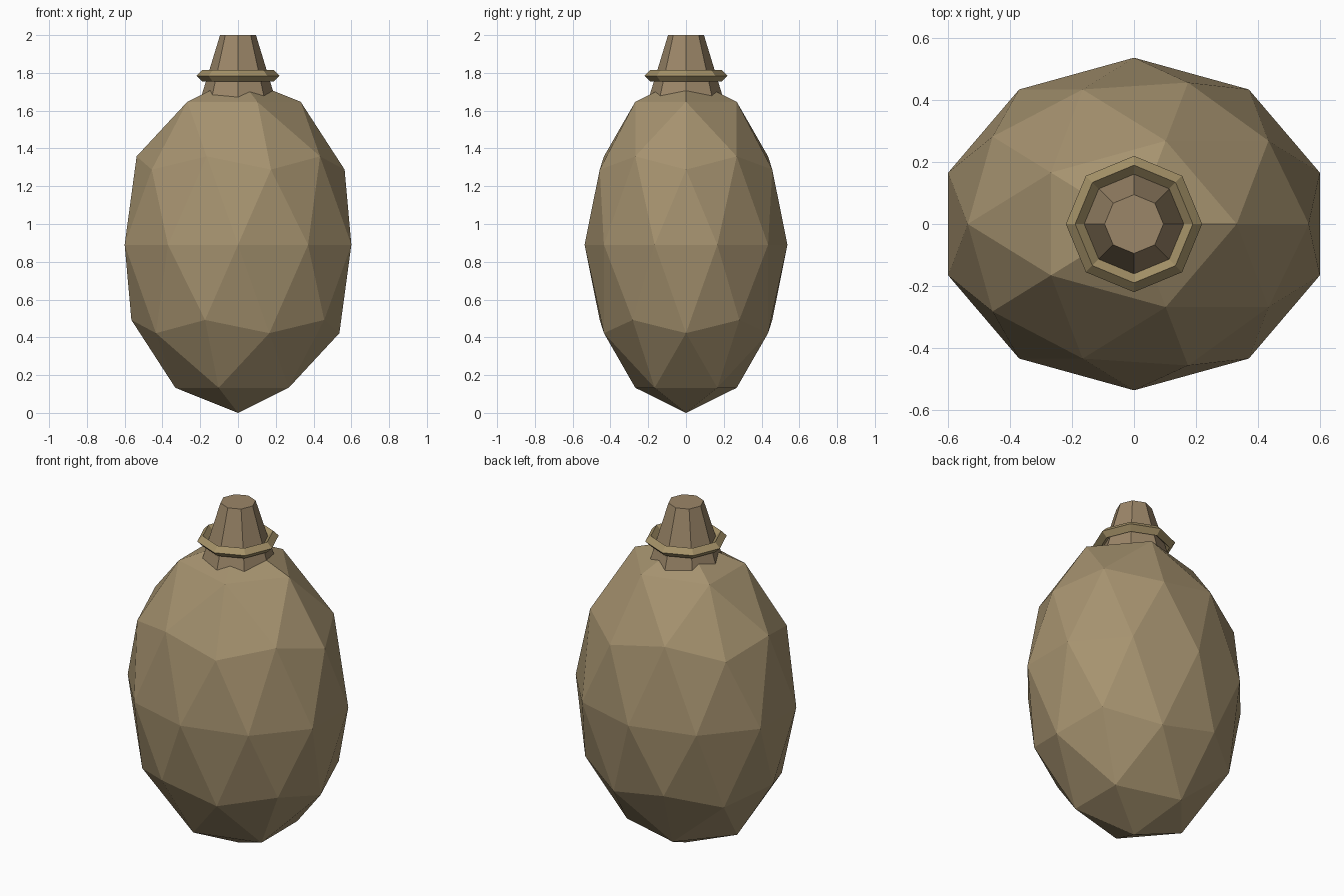
import bpy

if "Cube" in bpy.data.objects:
    bpy.data.objects.remove(bpy.data.objects["Cube"])


def finish(name, rgb):
    ob = bpy.context.object
    ob.name = name
    mat = bpy.data.materials.new(name + "_colour")
    mat.diffuse_color = (*rgb, 1)
    mat.use_nodes = True
    mat.node_tree.nodes["Principled BSDF"].inputs["Base Color"].default_value = mat.diffuse_color
    ob.data.materials.append(mat)
    return ob


# Faceted egg-shaped body
bpy.ops.mesh.primitive_ico_sphere_add(subdivisions=2, radius=1, location=(0, 0, 0.89))
body = finish("body", (0.38, 0.29, 0.16))
body.scale = (0.631, 0.537, 0.89)

# Tapered eight-sided neck, sunk into the body
z0, z1, r1 = 1.64, 2.0, 0.095
r0 = r1 + 0.306 * (z1 - z0)
bpy.ops.mesh.primitive_cone_add(vertices=8, radius1=r0, radius2=r1, depth=z1 - z0,
                                location=(0, 0, (z0 + z1) / 2))
finish("neck", (0.33, 0.24, 0.14))

# Diamond-section collar around the neck
bpy.ops.mesh.primitive_torus_add(major_segments=8, minor_segments=4, major_radius=0.19,
                                 minor_radius=0.03, location=(0, 0, 1.784))
finish("collar", (0.38, 0.29, 0.14))
